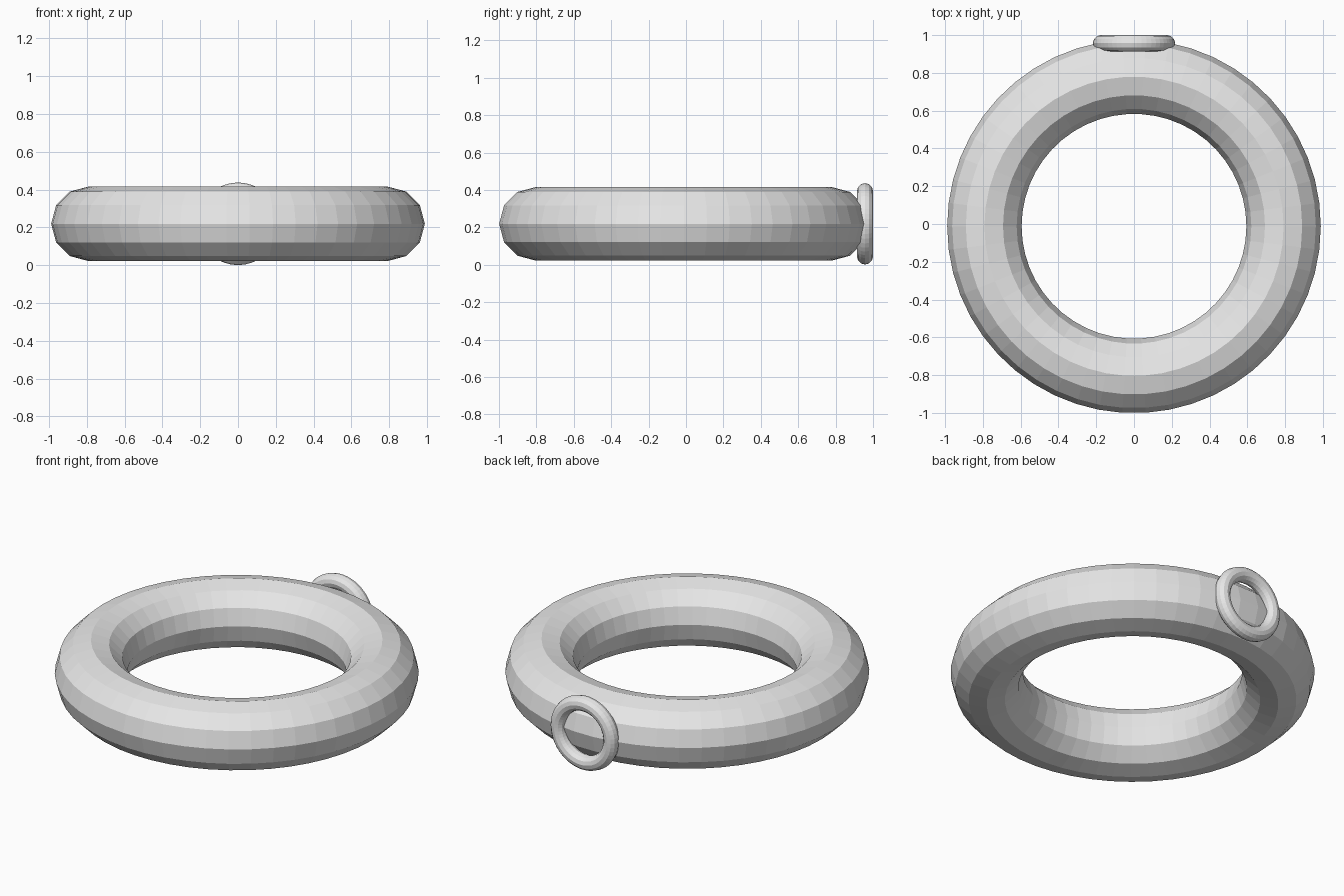
import bpy
from math import pi

cube = bpy.data.objects.get("Cube")
if cube:
    bpy.data.objects.remove(cube, do_unlink=True)

# Single plain grey
grey = bpy.data.materials.new("light_grey")
grey.use_nodes = True
colour = (0.8, 0.8, 0.8, 1)
grey.diffuse_color = colour
grey.node_tree.nodes["Principled BSDF"].inputs["Base Color"].default_value = colour


def add_ring(name, location, major, minor, rotation=(0, 0, 0)):
    bpy.ops.mesh.primitive_torus_add(
        major_segments=50, minor_segments=12,
        major_radius=major, minor_radius=minor,
        location=location, rotation=rotation)
    ring = bpy.context.object
    ring.name = name
    ring.data.materials.append(grey)
    bpy.ops.object.shade_flat()
    return ring


# Large ring lying flat
add_ring("main_ring", (0, -0.012, 0.219), 0.792, 0.197)

# Small upright loop set into the back of the large ring
add_ring("back_loop", (0, 0.957, 0.219), 0.175, 0.043, (pi / 2, 0, 0))
